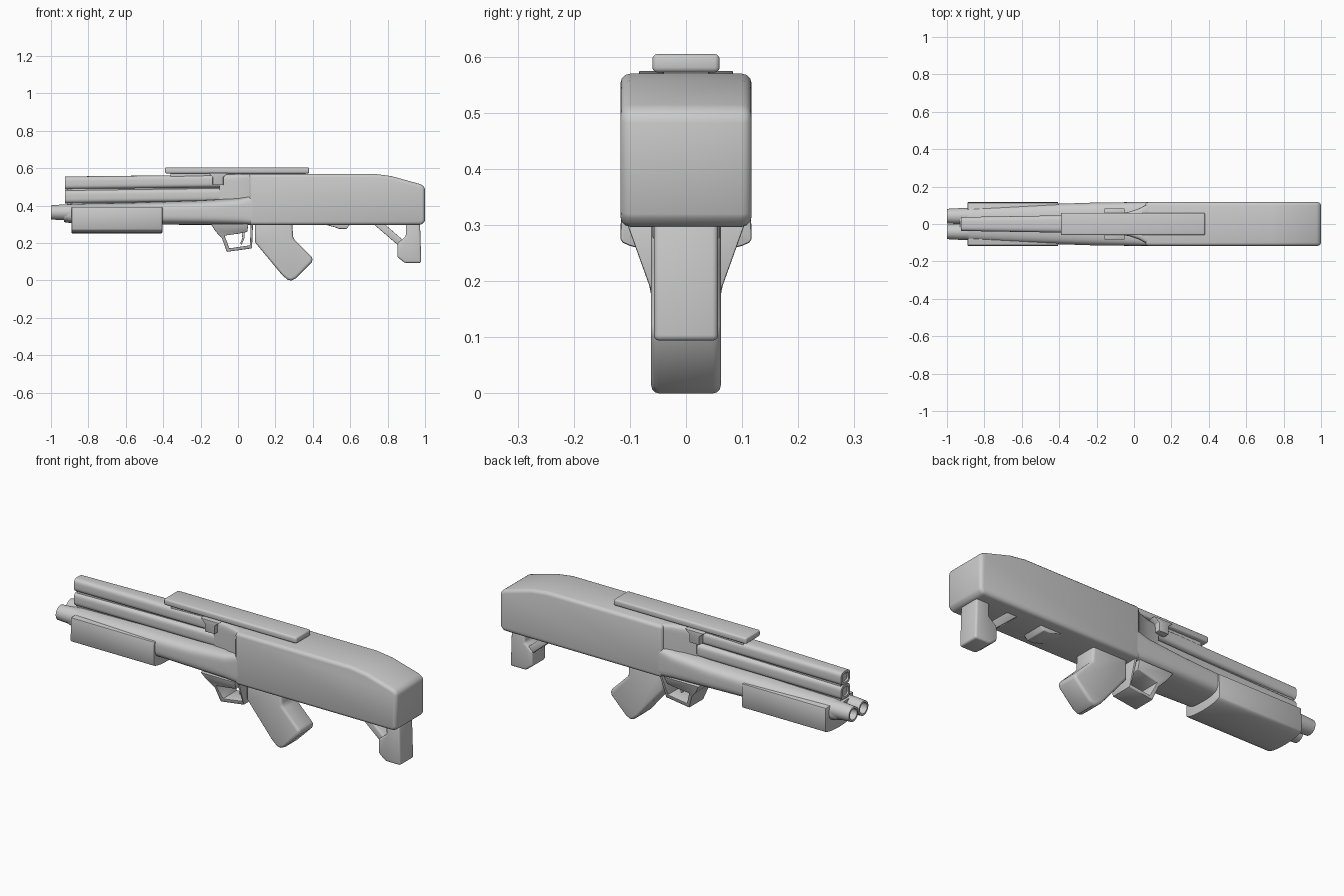
import bpy, bmesh, math

if "Cube" in bpy.data.objects:
    bpy.data.objects.remove(bpy.data.objects["Cube"])


def finish(name, bm, bevel=0.0, segments=3, angle=28):
    """Bevel crisp edges, make the object and smooth it by angle."""
    bmesh.ops.recalc_face_normals(bm, faces=bm.faces)
    if bevel:
        edges = [e for e in bm.edges if len(e.link_faces) == 2
                 and e.calc_face_angle(0) > math.radians(angle)]
        bmesh.ops.bevel(bm, geom=edges, offset=bevel, segments=segments,
                        profile=0.5, affect='EDGES', clamp_overlap=True)
    mesh = bpy.data.meshes.new(name)
    bm.to_mesh(mesh)
    bm.free()
    ob = bpy.data.objects.new(name, mesh)
    bpy.context.collection.objects.link(ob)
    bpy.ops.object.select_all(action='DESELECT')
    ob.select_set(True)
    bpy.context.view_layer.objects.active = ob
    bpy.ops.object.shade_smooth_by_angle(angle=math.radians(35))
    return ob


def prism(name, profile, half, bevel=0.0, y=0.0, segments=3, angle=28):
    """Extrude an x-z profile across y; half is a width or a function of z."""
    width = half if callable(half) else (lambda z: half)
    bm = bmesh.new()
    a = [bm.verts.new((x, y - width(z), z)) for x, z in profile]
    b = [bm.verts.new((x, y + width(z), z)) for x, z in profile]
    bm.faces.new(a)
    bm.faces.new(b[::-1])
    for i in range(len(a)):
        j = (i + 1) % len(a)
        bm.faces.new((a[i], b[i], b[j], a[j]))
    return finish(name, bm, bevel, segments, angle)


def loft(name, stations, y=0.0, n=40):
    """Skin superellipse sections: (x, half width, z low, z high, power)."""
    bm = bmesh.new()
    rings = []
    for x, hy, lo, hi, p in stations:
        ring = []
        for i in range(n):
            t = 2 * math.pi * (i + 0.5) / n
            c, s = math.cos(t), math.sin(t)
            yy = math.copysign(abs(c) ** (2 / p), c) * hy
            zz = math.copysign(abs(s) ** (2 / p), s) * (hi - lo) / 2
            ring.append(bm.verts.new((x, y + yy, (lo + hi) / 2 + zz)))
        rings.append(ring)
    for r, q in zip(rings, rings[1:]):
        for i in range(n):
            j = (i + 1) % n
            bm.faces.new((r[i], r[j], q[j], q[i]))
    bm.faces.new(rings[0])
    bm.faces.new(rings[-1][::-1])
    return finish(name, bm)


def box(x0, x1, z0, z1):
    return [(x0, z0), (x1, z0), (x1, z1), (x0, z1)]


# Rear body with the sloping butt
prism("rear_body", [(0.06, 0.297), (0.985, 0.297), (1.0, 0.32), (1.0, 0.50),
                    (0.975, 0.515), (0.82, 0.558), (0.73, 0.57), (0.06, 0.57)],
      0.117, 0.018, angle=40)
# Flared shoulder between the slim top and the rear body
loft("shoulder", [(-0.10, 0.054, 0.40, 0.566, 6), (-0.03, 0.064, 0.40, 0.568, 7),
                  (0.03, 0.084, 0.39, 0.57, 9), (0.085, 0.115, 0.38, 0.57, 12)])
# Long tapering lower housing
loft("lower_housing", [(-0.93, 0.080, 0.312, 0.405, 2.6), (-0.88, 0.088, 0.305, 0.41, 3),
                       (-0.60, 0.102, 0.300, 0.415, 3), (-0.20, 0.115, 0.297, 0.428, 3.5),
                       (0.0, 0.117, 0.297, 0.44, 4.5), (0.10, 0.117, 0.297, 0.46, 8)])
# Two stacked upper tubes with hollow mouths
for label, lo, hi in (("top", 0.487, 0.556), ("bottom", 0.412, 0.484)):
    loft(label + "_tube", [(-0.84, 0.025, lo + 0.012, hi - 0.012, 3.5),
                           (-0.925, 0.025, lo + 0.012, hi - 0.012, 3.5),
                           (-0.925, 0.037, lo, hi, 3.5),
                           (-0.40, 0.046, lo + 0.006, hi + 0.006, 3.5),
                           (0.08, 0.056, lo + 0.012, hi + 0.012, 4)])
prism("tube_web", box(-0.915, 0.05, 0.40, 0.535), 0.026)
# Side-by-side barrels with hollow mouths
for side in (-1, 1):
    loft("barrel_left" if side > 0 else "barrel_right",
         [(-0.93, 0.030, 0.336, 0.392, 2), (-1.0, 0.030, 0.336, 0.392, 2),
          (-1.0, 0.039, 0.326, 0.402, 2), (-0.93, 0.043, 0.322, 0.407, 2),
          (-0.80, 0.043, 0.322, 0.407, 2)], y=side * 0.042)

# Forend: a trough with flat sides and a gently rounded belly
section = [(-0.114, 0.393)] + [
    (0.117 * math.sin(t), 0.275 - 0.023 * math.cos(t))
    for t in [math.radians(a) for a in range(-90, 91, 15)]] + [(0.114, 0.393)]
bm = bmesh.new()
front, back = ([bm.verts.new((x, y, z)) for y, z in section] for x in (-0.89, -0.405))
bm.faces.new(front)
bm.faces.new(back[::-1])
for i in range(len(section)):
    j = (i + 1) % len(section)
    bm.faces.new((front[i], front[j], back[j], back[i]))
finish("forend", bm, 0.004, 2, angle=40)

# Top rail and its two side brackets
prism("top_rail", box(-0.39, 0.38, 0.572, 0.605), 0.060, 0.009)
for side in (-1, 1):
    prism("rail_bracket", [(-0.135, 0.51), (-0.078, 0.51), (-0.078, 0.553),
                           (-0.05, 0.575), (-0.16, 0.575), (-0.135, 0.553)],
          0.022, 0.003, y=side * 0.062, segments=2)
prism("rail_base", box(-0.36, 0.36, 0.555, 0.58), 0.04)

# Trigger guard flaring into the body, with the trigger
flare = lambda z: 0.058 + max(0, z - 0.19) * 0.42
prism("trigger_guard", [(-0.145, 0.302), (-0.12, 0.262), (-0.085, 0.225), (-0.06, 0.153),
                        (0.075, 0.172), (0.08, 0.30), (0.068, 0.30), (0.064, 0.188),
                        (-0.046, 0.172), (-0.072, 0.24), (0.0, 0.25), (0.05, 0.26),
                        (0.055, 0.302)], flare, 0.003, segments=2)
prism("trigger", [(0.02, 0.27), (0.036, 0.27), (0.034, 0.225), (0.020, 0.192),
                  (0.012, 0.197), (0.023, 0.228)], 0.012, 0.002, segments=2)

# Raked grip
prism("grip", [(0.09, 0.31), (0.09, 0.205), (0.235, 0.03), (0.265, 0.004), (0.285, 0.0),
               (0.31, 0.012), (0.395, 0.098), (0.40, 0.12), (0.295, 0.225),
               (0.29, 0.31)], 0.062, 0.014, angle=40)
# Small latch bump under the body
prism("belly_latch", [(0.46, 0.30), (0.52, 0.284), (0.54, 0.276), (0.58, 0.276),
                      (0.60, 0.30)], 0.06, 0.004)
# Butt toe and its diagonal brace
prism("butt_toe", [(0.897, 0.31), (0.897, 0.235), (0.852, 0.20), (0.852, 0.125),
                   (0.892, 0.094), (0.98, 0.094), (0.973, 0.31)], 0.057, 0.010)
prism("butt_brace", [(0.72, 0.305), (0.86, 0.185), (0.895, 0.212), (0.875, 0.222),
                     (0.78, 0.305)], 0.05, 0.006)
